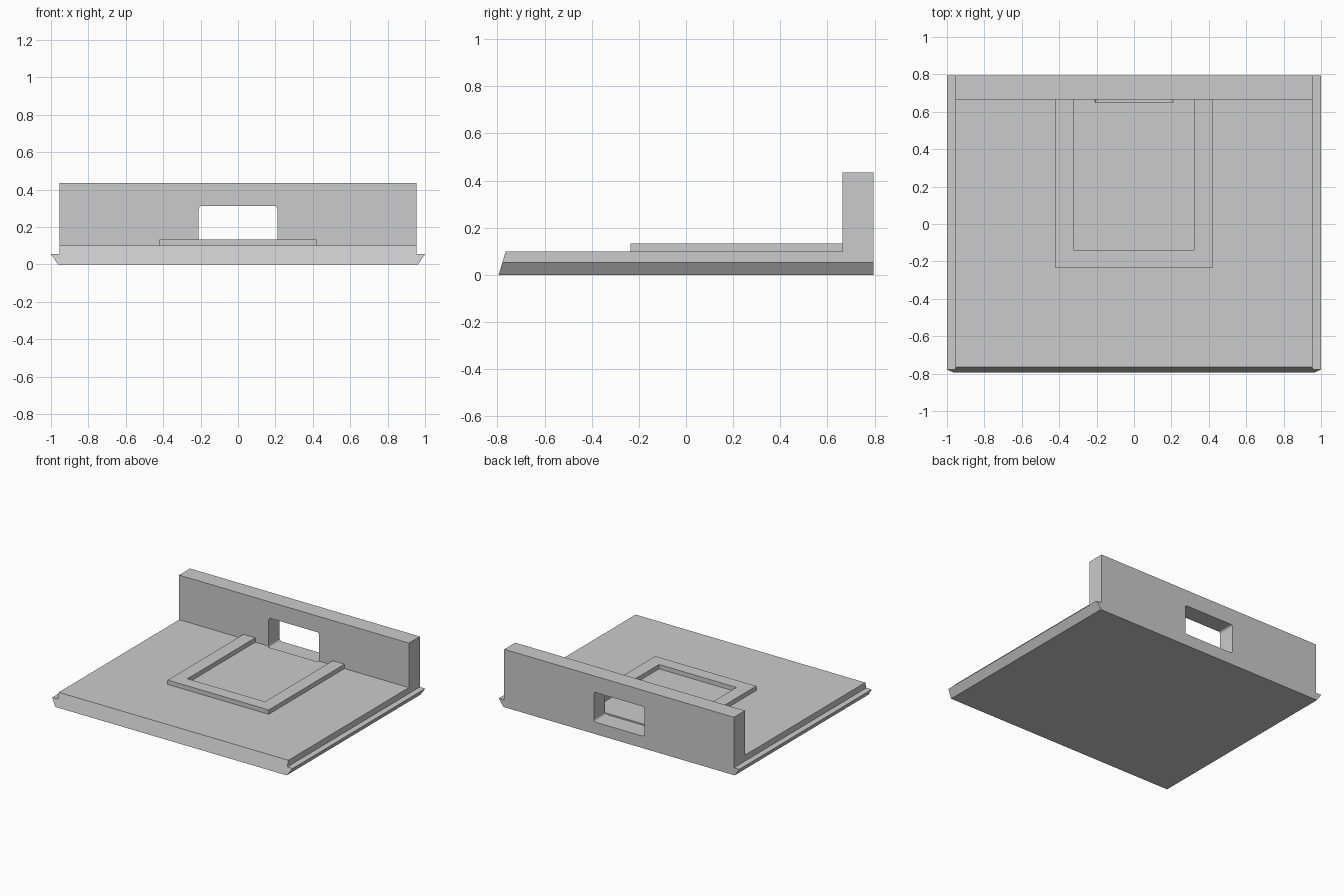
import bpy
import bmesh
from mathutils import Vector

cube = bpy.data.objects.get("Cube")
if cube:
    bpy.data.objects.remove(cube, do_unlink=True)

grey = bpy.data.materials.new("plain grey")
grey.use_nodes = True
colour = (0.6, 0.6, 0.6, 1)
grey.diffuse_color = colour
grey.node_tree.nodes["Principled BSDF"].inputs["Base Color"].default_value = colour


def extrude(name, points, offset):
    """Extrude a closed outline of 3D points into a solid object."""
    bm = bmesh.new()
    face = bm.faces.new([bm.verts.new(p) for p in points])
    new = bmesh.ops.extrude_face_region(bm, geom=[face])["geom"]
    moved = [v for v in new if isinstance(v, bmesh.types.BMVert)]
    bmesh.ops.translate(bm, verts=moved, vec=Vector(offset))
    bmesh.ops.recalc_face_normals(bm, faces=bm.faces)
    mesh = bpy.data.meshes.new(name)
    bm.to_mesh(mesh)
    bm.free()
    mesh.materials.append(grey)
    obj = bpy.data.objects.new(name, mesh)
    bpy.context.collection.objects.link(obj)
    return obj


FRONT, BACK, WALL = -0.795, 0.795, 0.665
DECK, TOP, SIDE = 0.10, 0.435, 0.955

# Base plate with flared side lips
half = [(0.962, 0), (1, 0.055), (SIDE, 0.055), (SIDE, DECK)]
outline = half + [(-x, z) for x, z in reversed(half)]
base = extrude("base_plate", [(x, FRONT, z) for x, z in outline], (0, BACK - FRONT, 0))
# Lean the front edge backwards
for v in base.data.vertices:
    if v.co.y < 0:
        v.co.y += 0.3 * v.co.z

# Upright back wall
wall = extrude("back_wall", [(-SIDE, WALL, DECK), (SIDE, WALL, DECK),
                             (SIDE, WALL, TOP), (-SIDE, WALL, TOP)], (0, BACK - WALL, 0))

# Raised three-sided frame on the deck
half = [(0.42, WALL), (0.42, -0.235)]
inner = [(-0.322, -0.14), (-0.322, WALL)]
u_shape = half + [(-x, y) for x, y in reversed(half)]
u_shape += [(x, y) for x, y in reversed(inner)] + [(-x, y) for x, y in inner]
extrude("raised_frame", [(x, y, DECK) for x, y in u_shape], (0, 0, 0.033))

# Rounded window through the wall, dipping slightly into the deck
cutter = extrude("window_cutter", [(-0.21, 0.65, 0.09), (0.21, 0.65, 0.09),
                                   (0.21, 0.65, 0.313), (-0.21, 0.65, 0.313)], (0, 0.2, 0))
bm = bmesh.new()
bm.from_mesh(cutter.data)
long_edges = [e for e in bm.edges if abs(e.verts[0].co.y - e.verts[1].co.y) > 0.1]
bmesh.ops.bevel(bm, geom=long_edges, offset=0.018, segments=5, profile=0.5, affect='EDGES')
bm.to_mesh(cutter.data)
bm.free()
cutter.hide_render = True
cutter.hide_viewport = True

# Join the wall to the base, then cut the window
for name, other, operation in (("join_wall", wall, 'UNION'), ("window", cutter, 'DIFFERENCE')):
    mod = base.modifiers.new(name, 'BOOLEAN')
    mod.object = other
    mod.operation = operation
    mod.solver = 'EXACT'
base.name = "base_and_wall"
bpy.context.view_layer.objects.active = base
base.select_set(True)
for mod in list(base.modifiers):
    bpy.ops.object.modifier_apply(modifier=mod.name)
bpy.ops.object.shade_smooth_by_angle(angle=0.6)
for helper in (wall, cutter):
    bpy.data.objects.remove(helper, do_unlink=True)
